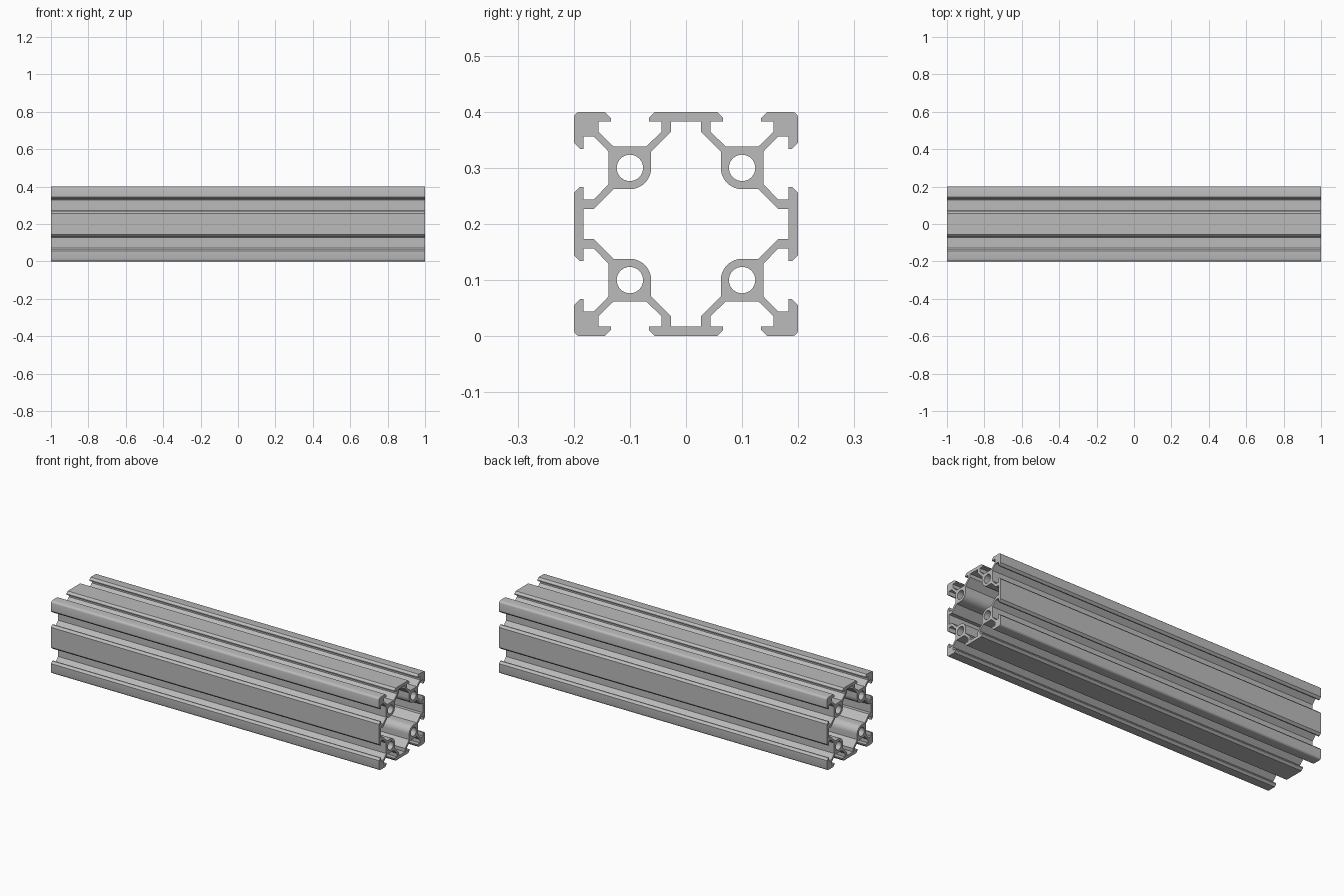
import bpy
import bmesh
from math import cos, sin, radians, tau
from mathutils import Matrix

cube = bpy.data.objects.get("Cube")
if cube:
    bpy.data.objects.remove(cube, do_unlink=True)

LENGTH = 2.0
HALF = 0.2            # half width of the square section
BORE_CENTRE = 0.1
BORE_RADIUS = 0.0235
BOSS_RADIUS = 0.038


def arc(centre, radius, start, step, count):
    return [(centre + radius * cos(radians(start + step * i)),
             centre + radius * sin(radians(start + step * i))) for i in range(count)]


def full_loop(half):
    """Mirror half a quadrant over the diagonal, then turn it around the centre."""
    quadrant = half + [(v, u) for u, v in reversed(half)]
    loop = []
    for _ in range(4):
        loop += quadrant
        quadrant = [(v, -u) for u, v in quadrant]
    return loop


# Outer outline: centre plate lip, slot, corner lip, rounded corner
outer = [(0.055, HALF), (0.066, 0.189), (0.066, 0.183), (0.044, 0.183),
         (0.044, 0.164), (0.071, 0.138), (0.129, 0.138), (0.156, 0.164),
         (0.156, 0.183), (0.134, 0.183), (0.134, 0.189), (0.145, HALF)]
outer += arc(HALF - 0.012, 0.012, 90, -30, 2)

# Inner cavity: plate underside, diagonal web, round boss
inner = [(0.027, 0.183), (0.027, 0.164), (0.062, 0.129)]
inner += arc(BORE_CENTRE, BOSS_RADIUS, 180, 10, 5)

loops = [full_loop(outer), full_loop(inner)]

# Four screw bores
for su in (-1, 1):
    for sv in (-1, 1):
        loops.append([(su * BORE_CENTRE + BORE_RADIUS * cos(tau * i / 36),
                       sv * BORE_CENTRE + BORE_RADIUS * sin(tau * i / 36))
                      for i in range(36)])

# Filled section extruded along the length
section = bpy.data.curves.new("rail_section", "CURVE")
section.dimensions = "2D"
section.fill_mode = "BOTH"
section.extrude = LENGTH / 2
for loop in loops:
    spline = section.splines.new("POLY")
    spline.points.add(len(loop) - 1)
    for point, (u, v) in zip(spline.points, loop):
        point.co = (u, v, 0, 1)
    spline.use_cyclic_u = True

helper = bpy.data.objects.new("rail_section", section)
bpy.context.collection.objects.link(helper)
bpy.context.view_layer.update()
mesh = bpy.data.meshes.new_from_object(helper)
bpy.data.objects.remove(helper, do_unlink=True)
bpy.data.curves.remove(section)

# Lay the rail along x, standing on the ground
mesh.transform(Matrix(((0, 0, 1, 0), (1, 0, 0, 0), (0, 1, 0, HALF), (0, 0, 0, 1))))
bm = bmesh.new()
bm.from_mesh(mesh)
bmesh.ops.remove_doubles(bm, verts=bm.verts, dist=0.0001)
bmesh.ops.recalc_face_normals(bm, faces=bm.faces)
bm.to_mesh(mesh)
bm.free()

# Aluminium grey
grey = bpy.data.materials.new("aluminium_grey")
grey.use_nodes = True
colour = (0.5, 0.5, 0.5, 1)
grey.diffuse_color = colour
grey.node_tree.nodes["Principled BSDF"].inputs["Base Color"].default_value = colour
mesh.materials.clear()
mesh.materials.append(grey)

mesh.name = "slotted_rail"
rail = bpy.data.objects.new("slotted_rail", mesh)
bpy.context.collection.objects.link(rail)
bpy.ops.object.select_all(action="DESELECT")
rail.select_set(True)
bpy.context.view_layer.objects.active = rail
bpy.ops.object.shade_smooth_by_angle(angle=radians(31))
